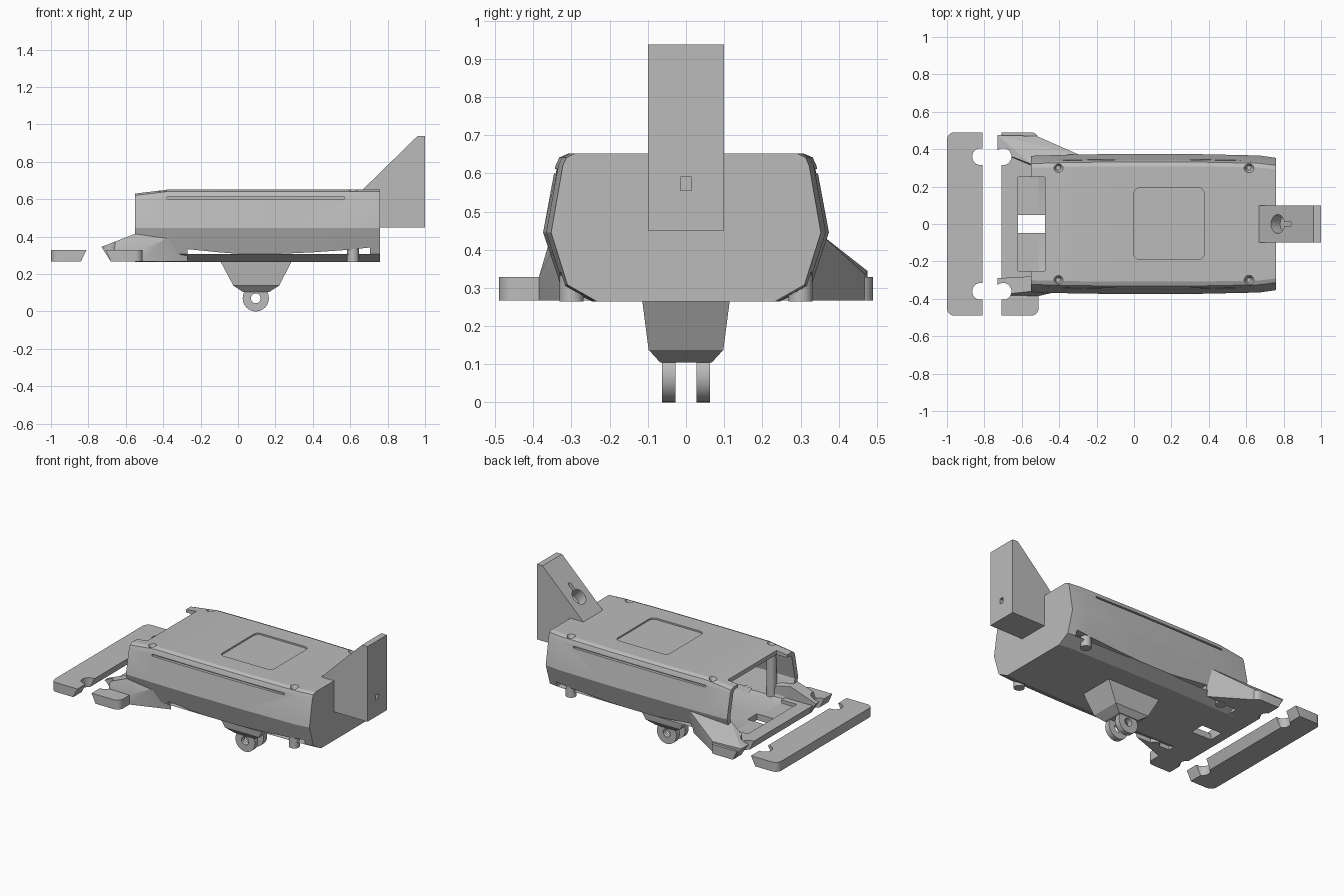
import bpy, bmesh, math
from mathutils import Vector, Matrix

if "Cube" in bpy.data.objects:
    bpy.data.objects.remove(bpy.data.objects["Cube"])

grey = bpy.data.materials.new("plain grey")
grey.use_nodes = True
grey.diffuse_color = (0.5, 0.5, 0.5, 1)
grey.node_tree.nodes["Principled BSDF"].inputs["Base Color"].default_value = (0.5, 0.5, 0.5, 1)


def make(name, bm):
    bmesh.ops.recalc_face_normals(bm, faces=bm.faces)
    me = bpy.data.meshes.new(name)
    bm.to_mesh(me)
    bm.free()
    me.materials.append(grey)
    ob = bpy.data.objects.new(name, me)
    bpy.context.collection.objects.link(ob)
    return ob


def loft(name, rings):
    bm = bmesh.new()
    loops = [[bm.verts.new(p) for p in ring] for ring in rings]
    n = len(loops[0])
    for a, b in zip(loops, loops[1:]):
        for i in range(n):
            j = (i + 1) % n
            bm.faces.new((a[i], a[j], b[j], b[i]))
    bm.faces.new(loops[0])
    bm.faces.new(loops[-1])
    return make(name, bm)


def prism(name, profile, y0, y1):
    return loft(name, [[(x, y, z) for x, z in profile] for y in (y0, y1)])


def box(name, x0, x1, y0, y1, z0, z1):
    return prism(name, [(x0, z0), (x1, z0), (x1, z1), (x0, z1)], y0, y1)


def hull(name, points):
    bm = bmesh.new()
    for p in points:
        bm.verts.new(p)
    bmesh.ops.convex_hull(bm, input=bm.verts)
    bmesh.ops.dissolve_limit(bm, angle_limit=0.02, verts=bm.verts, edges=bm.edges)
    return make(name, bm)


def cylinder(name, centre, r1, r2, depth, axis=(0, 0, 1)):
    bm = bmesh.new()
    turn = Vector((0, 0, 1)).rotation_difference(Vector(axis)).to_matrix().to_4x4()
    bmesh.ops.create_cone(bm, cap_ends=True, segments=32, radius1=r1, radius2=r2,
                          depth=depth, matrix=Matrix.Translation(centre) @ turn)
    return make(name, bm)


def round_corners(ob, x, radius):
    # round the upright edges that lie at the given x
    bm = bmesh.new()
    bm.from_mesh(ob.data)
    edges = [e for e in bm.edges
             if all(abs(v.co.x - x) < 0.001 for v in e.verts)
             and abs(e.verts[0].co.y - e.verts[1].co.y) < 0.001]
    bmesh.ops.bevel(bm, geom=edges, offset=radius, segments=6, profile=0.5, affect='EDGES')
    bm.to_mesh(ob.data)
    bm.free()


def cut(ob, cutters):
    bpy.context.view_layer.objects.active = ob
    for c in cutters:
        m = ob.modifiers.new("cut", 'BOOLEAN')
        m.operation, m.solver, m.object = 'DIFFERENCE', 'EXACT', c
        bpy.ops.object.modifier_apply(modifier=m.name)
        bpy.data.objects.remove(c)


# Hollow housing: faceted section swept along x
OUTER = [(0.245, 0.265), (0.325, 0.308), (0.37, 0.445), (0.338, 0.62), (0.328, 0.642), (0.305, 0.652)]
INNER = [(0.25, 0.305), (0.29, 0.318), (0.34, 0.445), (0.305, 0.6), (0.285, 0.612)]


def ring(half, x, scale=1.0, drop=0.0):
    half = [(y * scale, z - drop * (z > 0.61)) for y, z in half]
    return [(x, y, z) for y, z in half] + [(x, -y, z) for y, z in reversed(half)]


housing = loft("housing", [ring(OUTER, -0.55, 0.985, 0.022), ring(OUTER, -0.37), ring(OUTER, -0.1, 1.012),
                           ring(OUTER, 0.3, 1.012), ring(OUTER, 0.67, 0.99), ring(OUTER, 0.76, 0.955)])
cavity = loft("cavity", [ring(INNER, -0.6, 0.98), ring(INNER, 0.72, 0.96)])
cuts = [cavity,
        box("end_notch", -0.6, -0.475, -0.25, 0.25, 0.5, 0.7),
        box("floor_slot", -0.62, -0.475, -0.048, 0.048, 0.2, 0.4),
        prism("gap_a", [(-0.27, 0.306), (0.03, 0.306), (-0.1, 0.316), (-0.27, 0.333)], -0.6, 0.6),
        prism("gap_b", [(0.18, 0.306), (0.705, 0.306), (0.705, 0.342), (0.6, 0.33), (0.4, 0.316)], -0.6, 0.6)]
for s in (-1, 1):
    cuts.append(box("groove", -0.38, 0.57, *sorted((s * 0.326, s * 0.42)), 0.6, 0.612))
    for x in (-0.405, 0.615):
        cuts.append(cylinder("screw_recess", (x, s * 0.3, 0.645), 0.012, 0.034, 0.05))
        cylinder("screw_post", (x, s * 0.3, 0.44), 0.032, 0.028, 0.35)

# Shallow rounded panel on the roof
panel = box("panel_recess", 0, 0.375, -0.19, 0.193, 0.642, 0.7)
for x in (0, 0.375):
    round_corners(panel, x, 0.03)
cuts.append(panel)
cut(housing, cuts)

# Foot plate and separate end bar, with facing notches
foot = prism("foot_plate", [(-0.68, 0.267), (-0.51, 0.267), (-0.51, 0.328), (-0.708, 0.328)], -0.49, 0.49)
round_corners(foot, -0.51, 0.04)
bar = prism("end_bar", [(-1, 0.267), (-0.84, 0.267), (-0.81, 0.328), (-1, 0.328)], -0.49, 0.49)
round_corners(bar, -1, 0.04)


def notch(x, s):
    return cylinder("notch", (x, s * 0.36, 0.3), 0.045, 0.045, 0.3)


cut(bar, [notch(-0.82, s) for s in (-1, 1)])
cut(foot, [notch(-0.7, s) for s in (-1, 1)] + [
    box("slot", -0.62, -0.475, -0.048, 0.048, 0.2, 0.4),
    box("slot_tray", -0.62, -0.45, -0.25, 0.25, 0.306, 0.4)])

# Sloping braces from the foot plate to the housing sides
back_brace = hull("back_brace", [
    (-0.73, 0.475, 0.345), (-0.73, 0.39, 0.345), (-0.55, 0.32, 0.415), (-0.27, 0.36, 0.435),
    (-0.52, 0.47, 0.335), (-0.52, 0.47, 0.267), (-0.68, 0.475, 0.267), (-0.68, 0.39, 0.267),
    (-0.55, 0.31, 0.267), (-0.28, 0.32, 0.267)])
front_brace = hull("front_brace", [
    (-0.73, -0.29, 0.345), (-0.73, -0.38, 0.345), (-0.55, -0.28, 0.415), (-0.55, -0.36, 0.415),
    (-0.38, -0.355, 0.39), (-0.51, -0.385, 0.33), (-0.51, -0.385, 0.267), (-0.68, -0.38, 0.267),
    (-0.68, -0.29, 0.267), (-0.27, -0.3, 0.267), (-0.27, -0.31, 0.33)])
for brace, s in ((back_brace, 1), (front_brace, -1)):
    cut(brace, [notch(-0.7, s)])

# Wedge bracket with keyhole on its slope and a small square hole at the end
wedge = prism("wedge_bracket", [(0.74, 0.45), (1, 0.45), (1, 0.938), (0.96, 0.938), (0.655, 0.64), (0.74, 0.64)],
              -0.1, 0.1)
slope = Vector((-0.7, 0, 0.714))
hole = Vector((0.768, 0, 0.751))
slot = prism("key_slot", [(0.768, 0.69), (0.8, 0.66), (0.9, 0.76), (0.79, 0.87), (0.73, 0.8)], -0.012, 0.012)
bpy.data.objects.remove(slot)
along = Vector((0.714, 0, 0.7))
corners = [hole + along * a + slope * b for a, b in ((0, -0.06), (0.1, -0.06), (0.1, 0.06), (0, 0.06))]
cut(wedge, [cylinder("key_hole", hole, 0.05, 0.05, 0.14, slope),
            prism("key_slot", [(p.x, p.z) for p in corners], -0.012, 0.012),
            box("square_hole", 0.93, 1.1, -0.015, 0.015, 0.555, 0.59)])

# Tapered underside mount with two drilled lugs
loft("mount_block", [[(x0, -y, z), (x1, -y, z), (x1, y, z), (x0, y, z)] for x0, x1, y, z in (
    (-0.095, 0.288, 0.115, 0.27), (-0.025, 0.22, 0.098, 0.138), (0.025, 0.168, 0.068, 0.105))])
for s in (-1, 1):
    y = s * 0.045
    lug = cylinder("mount_lug", (0.095, y, 0.07), 0.07, 0.07, 0.035, (0, 1, 0))
    cut(lug, [cylinder("lug_hole", (0.095, y, 0.07), 0.026, 0.026, 0.1, (0, 1, 0))])

# Soft shading on curves, crisp edges elsewhere
for ob in bpy.context.scene.objects:
    ob.select_set(ob.type == 'MESH')
bpy.ops.object.shade_smooth_by_angle(angle=math.radians(20))
